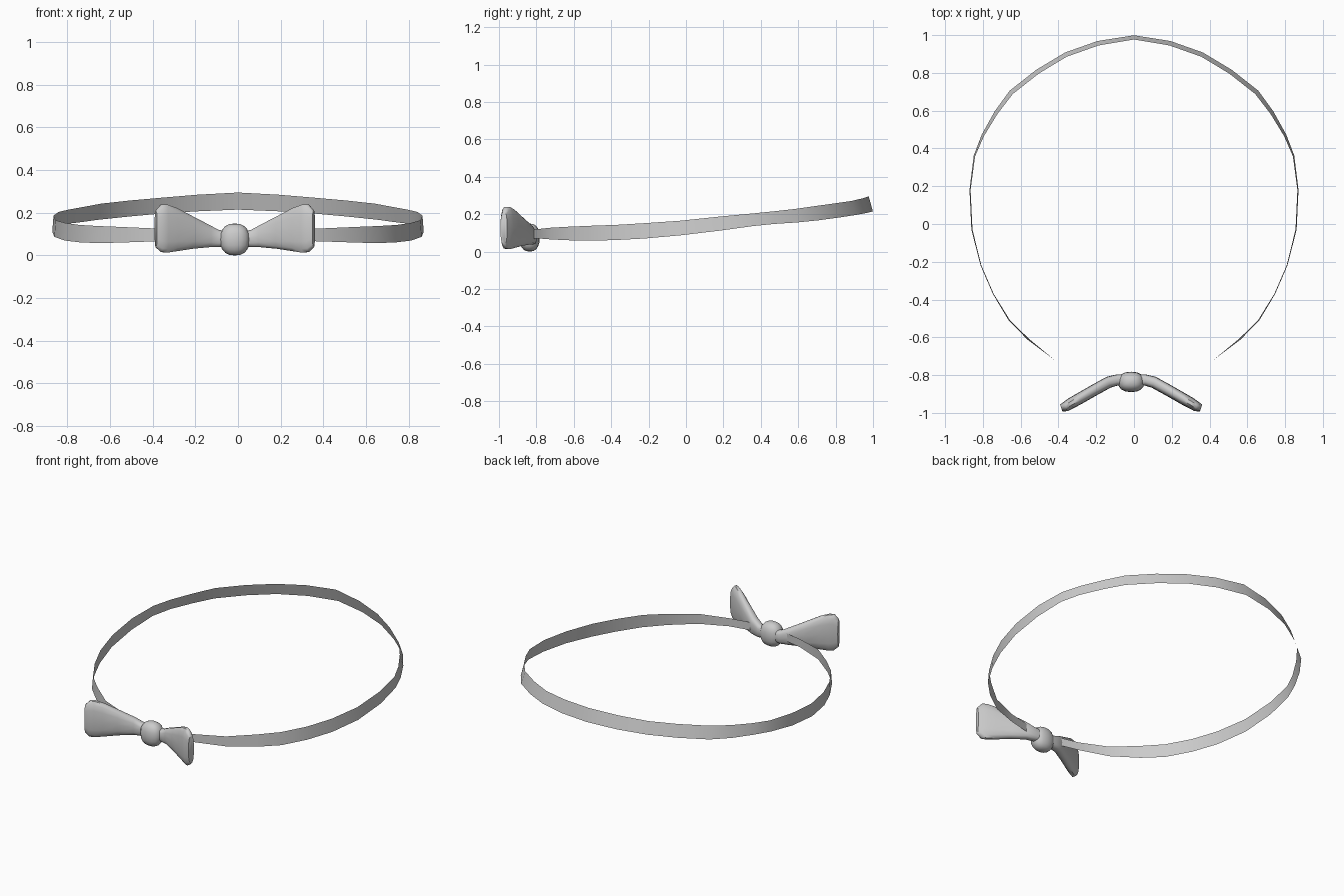
import bpy, bmesh
from math import cos, sin, tau, copysign

BOW_X = -0.015


def make_object(name, bm, angle=None):
    me = bpy.data.meshes.new(name)
    bm.to_mesh(me)
    bm.free()
    ob = bpy.data.objects.new(name, me)
    bpy.context.collection.objects.link(ob)
    if angle:
        bpy.ops.object.select_all(action='DESELECT')
        ob.select_set(True)
        bpy.context.view_layer.objects.active = ob
        bpy.ops.object.shade_smooth_by_angle(angle=angle)
    return ob


# Strap: thin ribbon, right half as (x, y, bottom z, top z, outward flare of lower edge)
half = [
    (0.00, 0.988, 0.215, 0.295, 0.011), (0.19, 0.957, 0.207, 0.285, 0.012),
    (0.36, 0.897, 0.196, 0.271, 0.012), (0.51, 0.807, 0.182, 0.258, 0.012),
    (0.65, 0.697, 0.167, 0.243, 0.012), (0.73, 0.590, 0.156, 0.228, 0.010),
    (0.80, 0.470, 0.148, 0.215, 0.007), (0.845, 0.36, 0.137, 0.204, 0.004),
    (0.868, 0.18, 0.112, 0.187, 0.003), (0.858, -0.03, 0.087, 0.165, 0.003),
    (0.81, -0.22, 0.070, 0.152, 0.002), (0.745, -0.37, 0.062, 0.143, 0.002),
    (0.66, -0.51, 0.058, 0.138, 0.003), (0.56, -0.61, 0.060, 0.134, 0.004),
    (0.42, -0.72, 0.065, 0.128, 0.000), (0.25, -0.785, 0.070, 0.121, 0.000),
    (0.08, -0.822, 0.068, 0.118, 0.000)]
path = [(-x, *r) for x, *r in reversed(half[1:])] + half
bm = bmesh.new()
pairs = []
for x, y, zb, zt, f in path:
    r = max((x * x + y * y) ** 0.5, 0.01)
    ox, oy = x / r * f, y / r * f
    pairs.append((bm.verts.new((x + ox, y + oy, zb)), bm.verts.new((x - ox, y - oy, zt))))
for (a, b), (c, d) in zip(pairs, pairs[1:]):
    bm.faces.new((c, a, b, d))
make_object("strap", bm, 0.5)

# Bow wings: lofted rounded sections (offset x, y, low z, high z, half thickness)
sections = [
    (0.03, -0.825, 0.045, 0.115, 0.030), (0.075, -0.826, 0.038, 0.120, 0.030),
    (0.12, -0.838, 0.038, 0.143, 0.029), (0.20, -0.882, 0.030, 0.185, 0.029),
    (0.275, -0.925, 0.018, 0.225, 0.029), (0.320, -0.950, 0.011, 0.241, 0.028),
    (0.345, -0.965, 0.014, 0.240, 0.026), (0.370, -0.974, 0.038, 0.212, 0.018)]
SIDES = 14


def wing(name, side):
    bm = bmesh.new()
    rings = []
    for d, y, lo, hi, t in sections:
        ring = []
        for i in range(SIDES):
            c, s = cos(tau * i / SIDES), sin(tau * i / SIDES)
            u = copysign(abs(c) ** 0.75, c) * t
            v = copysign(abs(s) ** 0.75, s) * (hi - lo) / 2
            lean = 0.35 * u if d > 0.1 else 0
            ring.append(bm.verts.new((BOW_X + side * (d + lean), y + u, (lo + hi) / 2 + v)))
        rings.append(ring)
    for a, b in zip(rings, rings[1:]):
        for i in range(SIDES):
            j = (i + 1) % SIDES
            bm.faces.new((a[i], a[j], b[j], b[i]))
    bm.faces.new(rings[0])
    bm.faces.new(rings[-1])
    bmesh.ops.recalc_face_normals(bm, faces=bm.faces)
    make_object(name, bm, 0.9)


wing("bow_wing_right", 1)
wing("bow_wing_left", -1)

# Centre knot: squarish flattened ball
bm = bmesh.new()
bmesh.ops.create_uvsphere(bm, u_segments=16, v_segments=10, radius=1)
for v in bm.verts:
    x, y, z = (copysign(abs(k) ** 0.85, k) for k in v.co)
    v.co = (BOW_X + 0.070 * x, -0.836 + 0.054 * y, 0.075 + 0.075 * z)
make_object("bow_knot", bm, 0.9)
